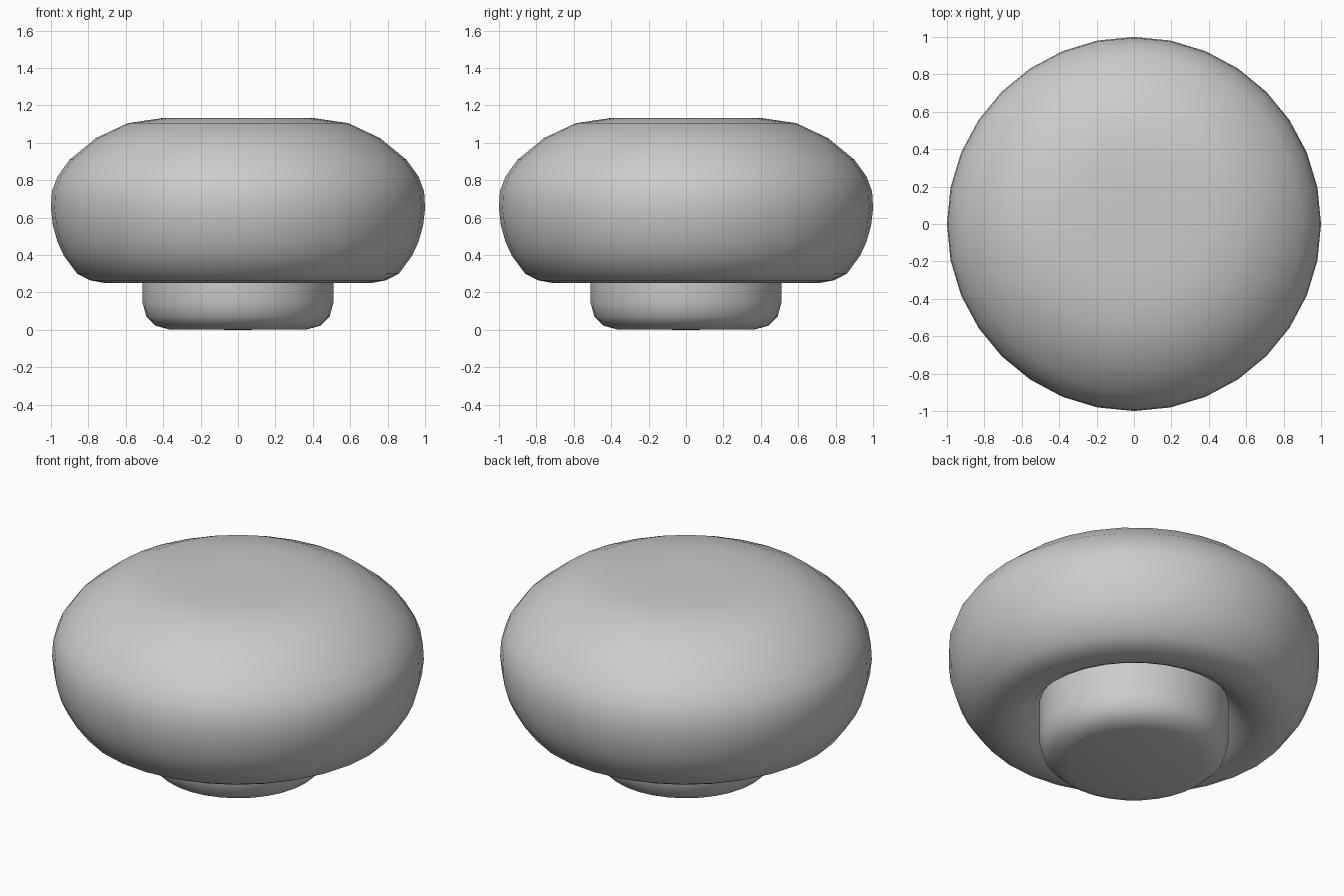
import bpy, bmesh, math

if "Cube" in bpy.data.objects:
    bpy.data.objects.remove(bpy.data.objects["Cube"])

SIDES = 32


def lathe(name, profile):
    """Spin a (radius, z) profile around the z axis."""
    bm = bmesh.new()
    rings = []
    for r, z in profile:
        if r == 0:
            rings.append([bm.verts.new((0, 0, z))] * SIDES)
        else:
            rings.append([bm.verts.new((r * math.cos(2 * math.pi * i / SIDES),
                                        r * math.sin(2 * math.pi * i / SIDES), z))
                          for i in range(SIDES)])
    for a, b in zip(rings, rings[1:]):
        for i in range(SIDES):
            j = (i + 1) % SIDES
            corners = list(dict.fromkeys((a[i], a[j], b[j], b[i])))
            bm.faces.new(corners).smooth = True
    bmesh.ops.recalc_face_normals(bm, faces=bm.faces)
    mesh = bpy.data.meshes.new(name)
    bm.to_mesh(mesh)
    bm.free()
    obj = bpy.data.objects.new(name, mesh)
    bpy.context.collection.objects.link(obj)
    return obj


# Short rounded stem, reaching up into the hollow under the cap
lathe("stem", [(0, 0), (0.37, 0.003), (0.44, 0.022), (0.49, 0.07),
               (0.51, 0.145), (0.51, 0.25), (0.51, 0.36)])

# Wide cap with a flat crown and a slightly hollow underside
lathe("cap", [(0.51, 0.36), (0.56, 0.30), (0.63, 0.262), (0.71, 0.25),
              (0.79, 0.265), (0.86, 0.30), (0.93, 0.395), (0.965, 0.47),
              (0.99, 0.56), (1.0, 0.65), (0.995, 0.74), (0.965, 0.82),
              (0.90, 0.91), (0.76, 1.025), (0.59, 1.105), (0.40, 1.133),
              (0.20, 1.134), (0, 1.134)])
